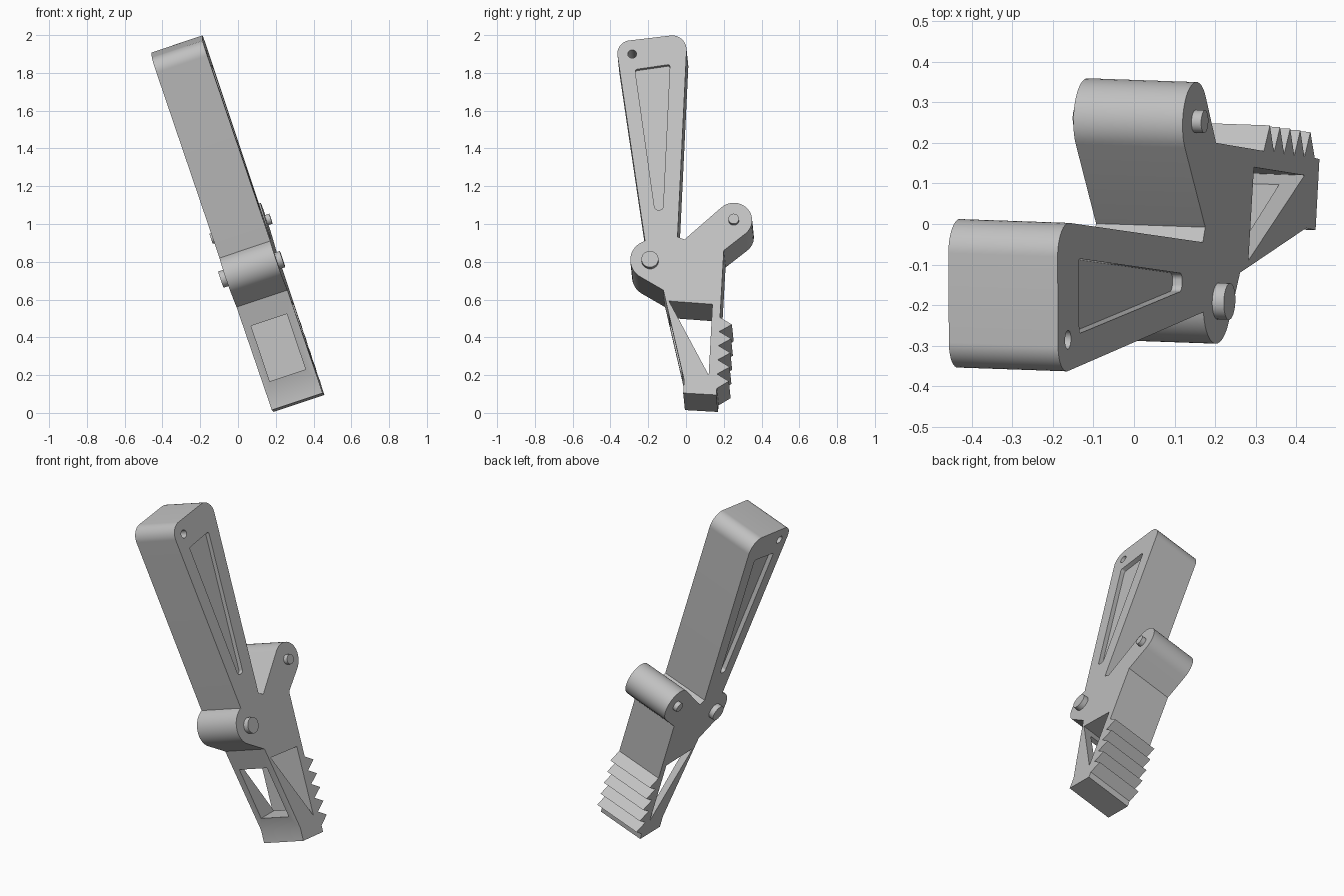
import bpy, bmesh, math
from mathutils import Vector, Matrix

if "Cube" in bpy.data.objects:
    bpy.data.objects.remove(bpy.data.objects["Cube"])

# The whole tool leans: U is the width direction, HALF the half width
U = Vector((0.947, -0.033, 0.317)).normalized()
HALF, MID = 0.142, 0.316

grey = bpy.data.materials.new("plain grey")
grey.use_nodes = True
colour = (0.53, 0.53, 0.53, 1)
grey.diffuse_color = colour
grey.node_tree.nodes["Principled BSDF"].inputs["Base Color"].default_value = colour


def on_side(y, z, d):
    """Point of the side profile, moved to distance d from the middle plane."""
    x = (MID + HALF - U.y * y - U.z * z) / U.x
    return Vector((x, y, z)) + U * (d - HALF)


def arc(y, z, r, start, end, steps=20):
    angles = [math.radians(start + (end - start) * i / steps) for i in range(steps + 1)]
    return [(y + r * math.cos(a), z + 0.95 * r * math.sin(a)) for a in angles]


def circle(y, z, r):
    return arc(y, z, r, 0, 360, 32)[:-1]


def fillet(before, corner, after, r, steps=10):
    """Rounded replacement for one corner."""
    p, c, n = Vector(before), Vector(corner), Vector(after)
    a, b = (p - c).normalized(), (n - c).normalized()
    half = a.angle(b) / 2
    centre = c + (a + b).normalized() * (r / math.sin(half))
    s = c + a * (r / math.tan(half)) - centre
    e = c + b * (r / math.tan(half)) - centre
    return [tuple(centre + s.lerp(e, i / steps).normalized() * r) for i in range(steps + 1)]


def finish(name, bm):
    bmesh.ops.recalc_face_normals(bm, faces=bm.faces)
    mesh = bpy.data.meshes.new(name)
    bm.to_mesh(mesh)
    bm.free()
    mesh.materials.append(grey)
    ob = bpy.data.objects.new(name, mesh)
    bpy.context.collection.objects.link(ob)
    return ob


def prism(name, outline, d0, d1):
    bm = bmesh.new()
    rings = [[bm.verts.new(on_side(y, z, d)) for y, z in outline] for d in (d0, d1)]
    for ring in rings:
        bm.faces.new(ring)
    n = len(outline)
    for i in range(n):
        j = (i + 1) % n
        bm.faces.new((rings[0][i], rings[0][j], rings[1][j], rings[1][i]))
    return finish(name, bm)


def select(ob):
    bpy.ops.object.select_all(action='DESELECT')
    ob.select_set(True)
    bpy.context.view_layer.objects.active = ob


def cut(ob, cutter):
    cutter.hide_render = True
    mod = ob.modifiers.new("cut", 'BOOLEAN')
    mod.operation, mod.solver, mod.object = 'DIFFERENCE', 'EXACT', cutter
    select(ob)
    bpy.ops.object.modifier_apply(modifier=mod.name)
    bpy.data.objects.remove(cutter)


# Side outline: foot, front strut, pivot bulge, lever, rear arm, toothed back
lever_foot, lever_neck = (-0.217, 0.91), (-0.045, 0.932)
top_front, top_back = (-0.373, 1.963), (0.007, 2.008)
outline = [(-0.015, 0.105), (-0.01, 0.175), (-0.12, 0.65)]
outline += arc(-0.185, 0.81, 0.11, 240, 107)
outline += fillet(lever_foot, top_front, top_back, 0.07)
outline += fillet(top_front, top_back, lever_neck, 0.075)
outline += [lever_neck, (-0.008, 0.918)]
outline += arc(0.253, 1.02, 0.097, 132, -52)
outline += [(0.20, 0.86)]
for i in range(5):
    z = 0.506 - 0.075 * i
    outline += [(0.18 - 0.004 * i, z), (0.243 - 0.004 * i, z - 0.038)]
outline += [(0.163, 0.13), (0.16, 0.095)]
body = prism("lever_body", outline, -HALF, HALF)

# Triangular opening through the base, and the hole at the lever's tip
cut(body, prism("opening_cutter", [(-0.09, 0.592), (0.14, 0.575), (0.12, 0.2)], -0.4, 0.4))
cut(body, prism("hole_cutter", circle(-0.285, 1.9, 0.023), -0.4, 0.4))

# Front window into the opening
bm = bmesh.new()
across, along = Vector((0.948, 0, 0.317)), Vector((-0.317, 0, 0.948))
frame = Matrix((across * 0.2, Vector((0, 0.515, 0)), along * 0.31)).transposed().to_4x4()
frame.translation = across * 0.312 + along * 0.26 + Vector((0, -0.1425, 0))
bmesh.ops.create_cube(bm, size=1, matrix=frame)
cut(body, finish("window_cutter", bm))

# Tapered recess on both sides of the lever
a, b, c, d = (-0.27, 1.818), (-0.085, 1.845), (-0.122, 1.075), (-0.165, 1.075)
recess = fillet(d, a, b, 0.01, 4) + fillet(a, b, c, 0.01, 4)
recess += fillet(b, c, d, 0.017, 6) + fillet(c, d, a, 0.017, 6)
for side in (-1, 1):
    cut(body, prism("recess_cutter", recess, side * (HALF - 0.025), side * 0.4))

# Pivot pins standing out on both sides
pins = [prism("pivot_pin", circle(-0.19, 0.805, 0.045), -HALF - 0.03, HALF + 0.03),
        prism("arm_pin", circle(0.253, 1.02, 0.028), -HALF - 0.025, HALF + 0.025)]

for ob in [body] + pins:
    select(ob)
    bpy.ops.object.shade_smooth_by_angle(angle=math.radians(25))
